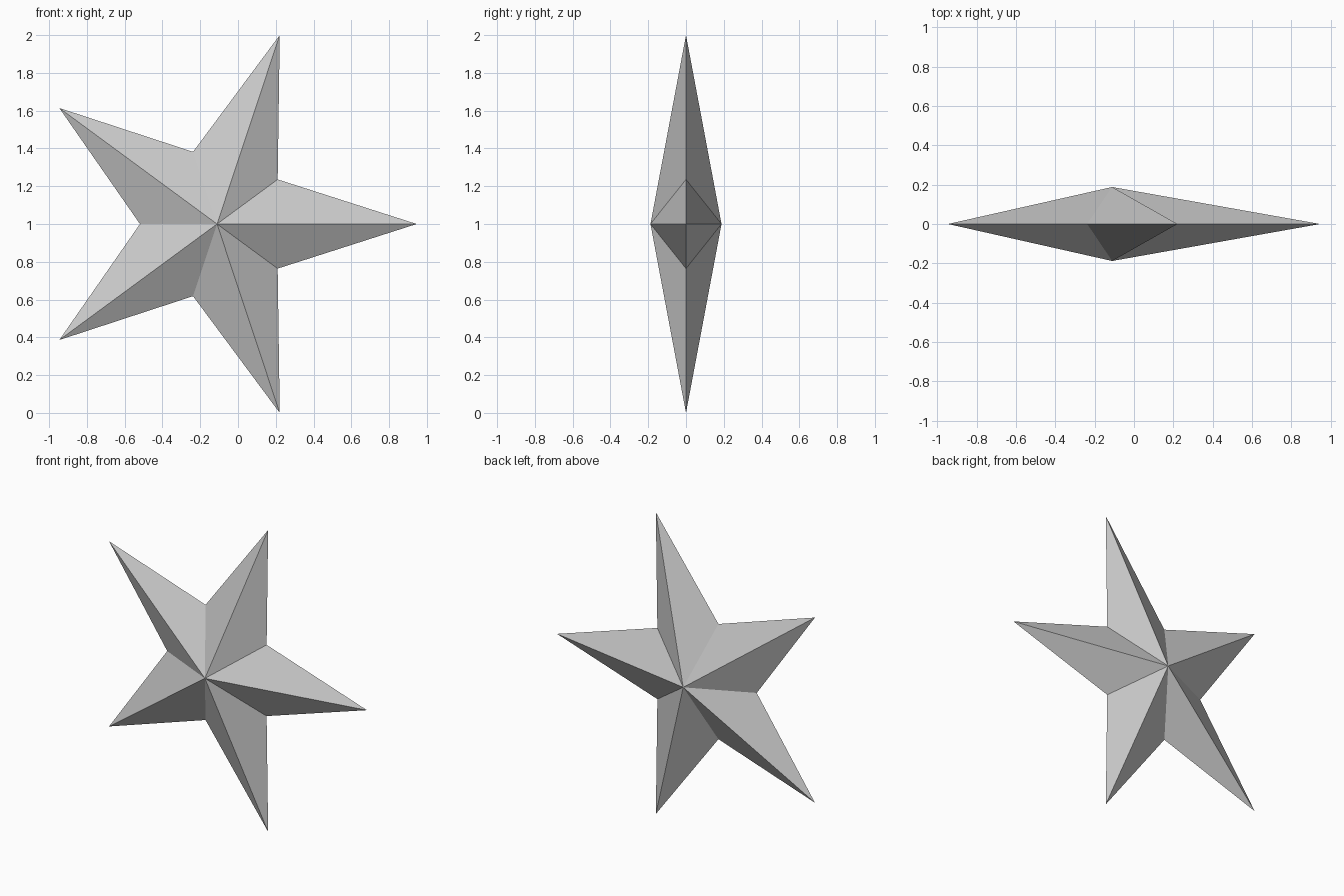
import bpy, bmesh

if "Cube" in bpy.data.objects:
    bpy.data.objects.remove(bpy.data.objects["Cube"])

# Upper half of the star outline (x, height above centre), right tip to left notch
half = [(0.946, 0), (0.210, 0.236), (0.221, 1.0),
        (-0.238, 0.382), (-0.946, 0.614), (-0.519, 0)]
outline = half + [(x, -z) for x, z in half[-2:0:-1]]
CENTRE_X, DEPTH = -0.111, 0.188

bm = bmesh.new()
rim = [bm.verts.new((x, 0, 1 + z)) for x, z in outline]

# Front and back faceted fans rising to a central peak
for y in (-DEPTH, DEPTH):
    peak = bm.verts.new((CENTRE_X, y, 1))
    for a, b in zip(rim, rim[1:] + rim[:1]):
        bm.faces.new((a, b, peak))
bmesh.ops.recalc_face_normals(bm, faces=bm.faces)

mesh = bpy.data.meshes.new("star")
bm.to_mesh(mesh)
bm.free()
star = bpy.data.objects.new("star", mesh)
bpy.context.collection.objects.link(star)
